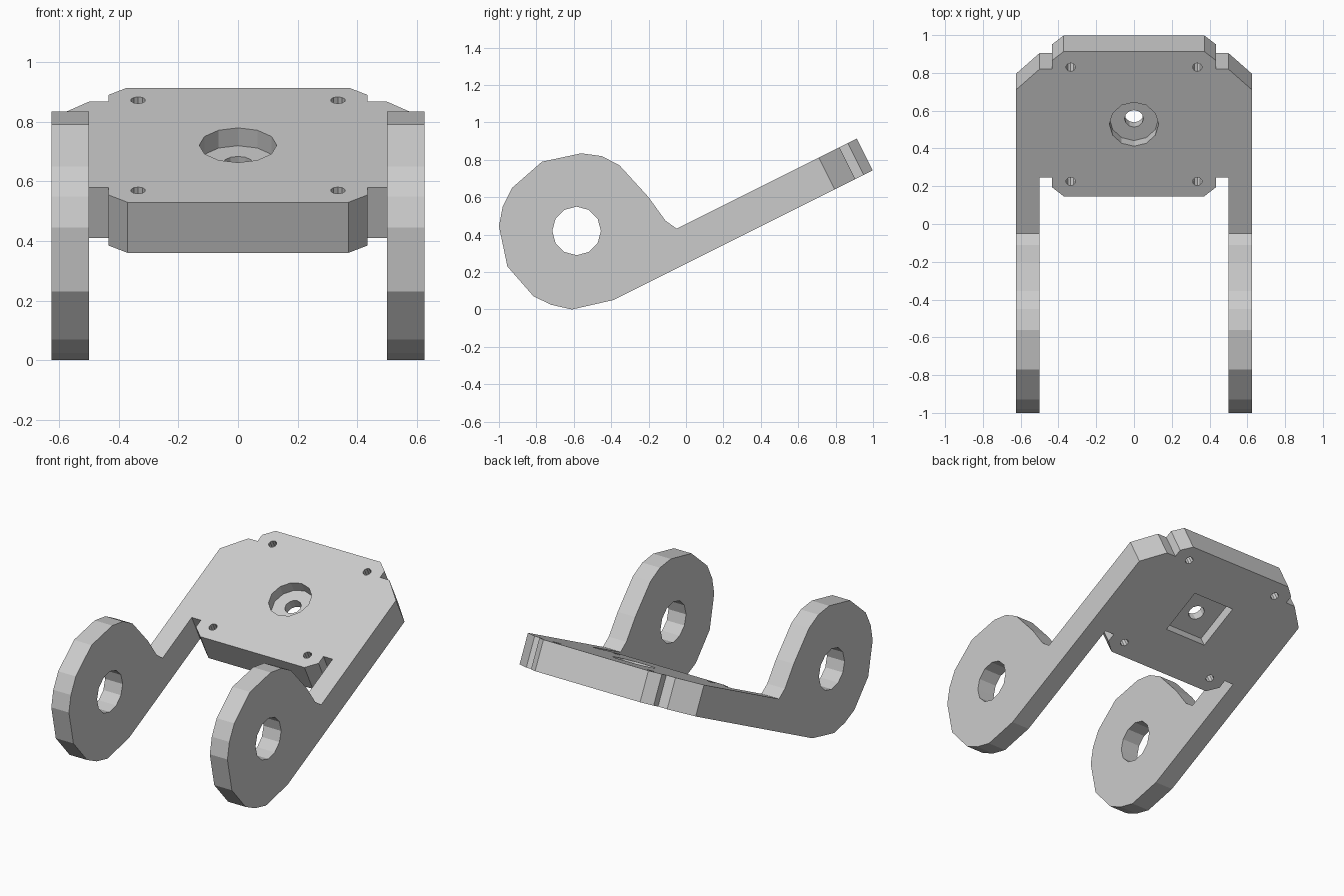
import bpy, bmesh, math
from mathutils import Matrix, Vector

if "Cube" in bpy.data.objects:
    bpy.data.objects.remove(bpy.data.objects["Cube"])

THICK = 0.19
TILT = math.atan(0.5)
# plate frame: local x = X, local y runs up the slope, local z is the plate normal
PLATE = Matrix.Translation((0, 0, 0.245)) @ Matrix.Rotation(TILT, 4, 'X')
# side frame: local x = world Y, local y = world Z, local z = world X
SIDE = Matrix(((0, 0, 1, 0), (1, 0, 0, 0), (0, 1, 0, 0), (0, 0, 0, 1)))


def u(y):
    """World y on the plate's top surface -> distance along the slope."""
    return (y + THICK * math.sin(TILT)) / math.cos(TILT)


def prism(name, pts, lo, hi, frame):
    bm = bmesh.new()
    face = bm.faces.new([bm.verts.new((a, b, lo)) for a, b in pts])
    top = bmesh.ops.extrude_face_region(bm, geom=[face])
    bmesh.ops.translate(bm, vec=(0, 0, hi - lo),
                        verts=[g for g in top['geom'] if isinstance(g, bmesh.types.BMVert)])
    bmesh.ops.recalc_face_normals(bm, faces=bm.faces)
    bm.transform(frame)
    me = bpy.data.meshes.new(name)
    bm.to_mesh(me)
    bm.free()
    ob = bpy.data.objects.new(name, me)
    bpy.context.collection.objects.link(ob)
    return ob


def circle(cx, cy, r, n):
    return [(cx + r * math.sin(2 * math.pi * i / n), cy + r * math.cos(2 * math.pi * i / n))
            for i in range(n)]


def on_plate(pts):
    return [(x, u(y)) for x, y in pts]


# full-width bracket from the side silhouette
silhouette = [(0.998, 0.744), (0.913, 0.914), (-0.05, 0.432), (-0.11, 0.475), (-0.20, 0.60),
              (-0.355, 0.77), (-0.45, 0.82), (-0.56, 0.835), (-0.77, 0.79), (-0.93, 0.65),
              (-0.98, 0.55), (-1.0, 0.445), (-0.955, 0.23), (-0.815, 0.07), (-0.72, 0.025),
              (-0.61, 0.0), (-0.39, 0.05)]
bracket = prism("hinge_bracket", silhouette, -0.625, 0.625, SIDE)
cutters = []

# gap between the arms, with notches and chamfered plate corners
half = [(0.37, 0.145), (0.435, 0.195), (0.435, 0.245), (0.50, 0.245), (0.50, -2.5)]
gap = half + [(-x, y) for x, y in reversed(half)]
cutters.append(prism("gap_cutter", on_plate(gap), -2, 2, PLATE))

# stepped back corners
corner = [(0.305, 0.965), (0.435, 0.865), (0.435, 0.82), (0.50, 0.82), (0.75, 0.60),
          (0.75, 1.2), (0.305, 1.2)]
for s in (-1, 1):
    cutters.append(prism("corner_cutter", on_plate([(s * x, y) for x, y in corner]),
                         -0.3, 0.5, PLATE))

# pivot holes through both arms
cutters.append(prism("pivot_cutter", circle(-0.585, 0.42, 0.13, 12), -1, 1, SIDE))

# four screw holes
for x in (-0.335, 0.335):
    for y in (0.225, 0.83):
        cutters.append(prism("screw_cutter", circle(x, u(y), 0.025, 10), -0.1, 0.3, PLATE))

# central bolt: round counterbore above, through hole, square nut pocket below
c = u(0.528)
h = 0.148
cutters.append(prism("bore_cutter", circle(0, c, 0.13, 12), THICK - 0.067, 0.3, PLATE))
cutters.append(prism("bolt_cutter", circle(0, c, 0.05, 12), -0.1, 0.3, PLATE))
cutters.append(prism("nut_cutter", [(-h, c - h), (h, c - h), (h, c + h), (-h, c + h)],
                     -0.1, 0.067, PLATE))

# apply all cuts, then remove the cutters
for cut in cutters:
    cut.hide_render = True
    mod = bracket.modifiers.new(cut.name, 'BOOLEAN')
    mod.operation = 'DIFFERENCE'
    mod.solver = 'EXACT'
    mod.object = cut
result = bpy.data.meshes.new_from_object(
    bracket.evaluated_get(bpy.context.evaluated_depsgraph_get()))
bracket.modifiers.clear()
bracket.data = result
for cut in cutters:
    bpy.data.objects.remove(cut)
